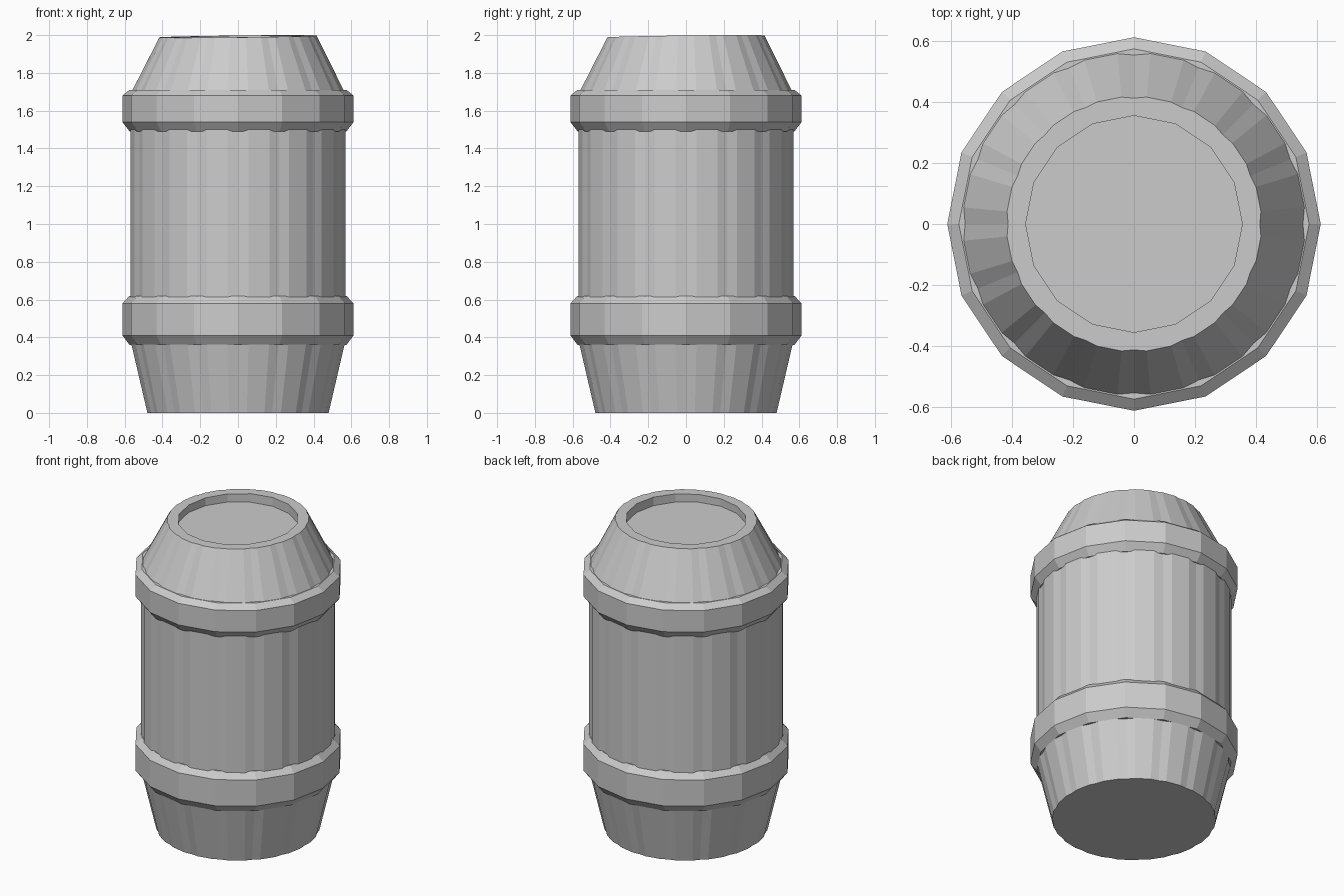
import bpy, bmesh
from math import cos, sin, radians, tau

if "Cube" in bpy.data.objects:
    bpy.data.objects.remove(bpy.data.objects["Cube"])

SIDES = 16


def staved_angles():
    # each stave: a groove point and two raised points
    step = 360 / SIDES
    return [(radians(i * step + a), f) for i in range(SIDES)
            for a, f in ((0, 0.987), (5.6, 1.0), (16.9, 1.0))]


def make(name, build):
    bm = bmesh.new()
    build(bm)
    bmesh.ops.recalc_face_normals(bm, faces=bm.faces)
    mesh = bpy.data.meshes.new(name)
    bm.to_mesh(mesh)
    bm.free()
    obj = bpy.data.objects.new(name, mesh)
    bpy.context.collection.objects.link(obj)
    return obj


def bridge(bm, a, b):
    n = len(a)
    for i in range(n):
        j = (i + 1) % n
        bm.faces.new((a[i], a[j], b[j], b[i]))


def ring(bm, r, z, n=SIDES):
    return [bm.verts.new((r * cos(tau * i / n), r * sin(tau * i / n), z)) for i in range(n)]


# Barrel body of grooved staves with a recessed lid
def body(bm):
    loops = []
    for r, z in ((0.482, 0), (0.571, 0.38), (0.573, 0.5), (0.573, 1.6), (0.571, 1.69), (0.418, 1.993)):
        loop = []
        for a, f in staved_angles():
            x, y = r * f * cos(a), r * f * sin(a)
            tilt = 0.012 * (x + y) if z > 1.9 else 0
            loop.append(bm.verts.new((x, y, z + tilt)))
        loops.append(loop)
    for a, b in zip(loops, loops[1:]):
        bridge(bm, a, b)
    bm.faces.new(loops[0][::-1])

    # rim between the staves and the lid hole
    rim, top = ring(bm, 0.355, 1.993), loops[-1]
    for v in rim:
        v.co.z += 0.012 * (v.co.x + v.co.y)
    for i in range(SIDES):
        j = (i + 1) % SIDES
        o = [top[(3 * i + k) % len(top)] for k in range(4)]
        bm.faces.new((rim[i], o[0], o[1]))
        bm.faces.new((rim[i], o[1], o[2], rim[j]))
        bm.faces.new((rim[j], o[2], o[3]))
    floor = ring(bm, 0.355, 1.94)
    bridge(bm, rim, floor)
    bm.faces.new(floor)


make("barrel_body", body)


# Bevelled hoops
def hoop(name, z0, z1, z2, z3):
    def build(bm):
        profile = ((0.545, z0), (0.574, z0), (0.612, z1), (0.612, z2), (0.574, z3), (0.545, z3))
        loops = [ring(bm, r, z) for r, z in profile]
        for a, b in zip(loops, loops[1:] + loops[:1]):
            bridge(bm, a, b)
    make(name, build)


hoop("lower_hoop", 0.36, 0.41, 0.58, 0.62)
hoop("upper_hoop", 1.49, 1.54, 1.68, 1.71)
